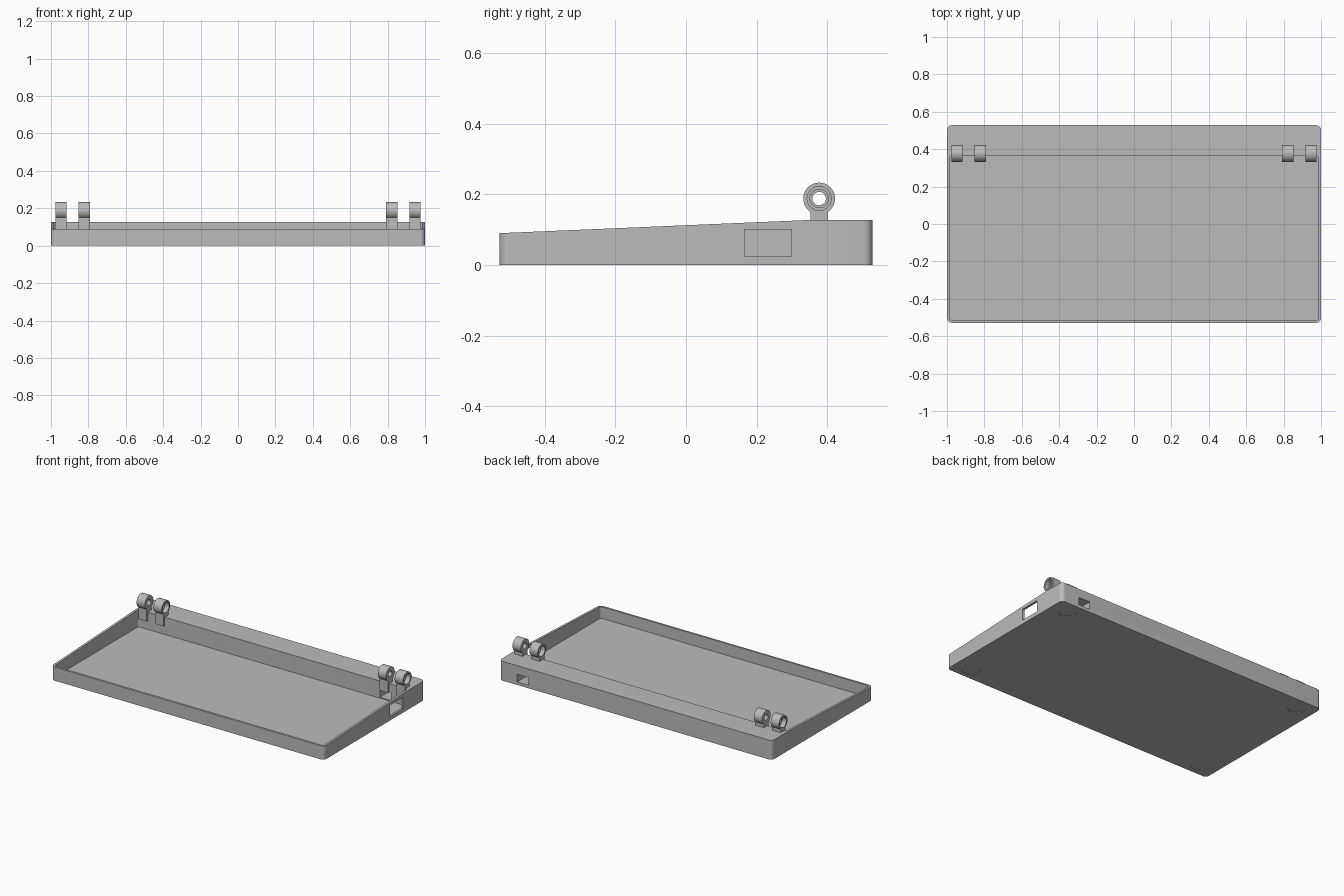
import bpy, bmesh, math
from mathutils import Matrix, Vector

if "Cube" in bpy.data.objects:
    bpy.data.objects.remove(bpy.data.objects["Cube"], do_unlink=True)

grey = bpy.data.materials.new("plain grey")
grey.use_nodes = True
grey.diffuse_color = (0.5, 0.5, 0.5, 1)
grey.node_tree.nodes["Principled BSDF"].inputs["Base Color"].default_value = (0.5, 0.5, 0.5, 1)


def make(name, bm):
    bmesh.ops.recalc_face_normals(bm, faces=bm.faces)
    mesh = bpy.data.meshes.new(name)
    bm.to_mesh(mesh)
    bm.free()
    mesh.materials.append(grey)
    obj = bpy.data.objects.new(name, mesh)
    bpy.context.collection.objects.link(obj)
    return obj


def prism(name, profile, x0, x1, radius=0):
    """Extrude a (y, z) profile along x, rounding its upright corners."""
    bm = bmesh.new()
    face = bm.faces.new([bm.verts.new((x0, y, z)) for y, z in profile])
    out = bmesh.ops.extrude_face_region(bm, geom=[face])
    moved = [v for v in out["geom"] if isinstance(v, bmesh.types.BMVert)]
    bmesh.ops.translate(bm, verts=moved, vec=(x1 - x0, 0, 0))
    if radius:
        upright = [e for e in bm.edges
                   if abs((e.verts[0].co - e.verts[1].co).normalized().z) > 0.99]
        ymin, ymax = min(p[0] for p in profile), max(p[0] for p in profile)
        upright = [e for e in upright if e.verts[0].co.y in
                   (Vector((0, ymin, 0)).y, Vector((0, ymax, 0)).y)]
        bmesh.ops.bevel(bm, geom=upright, offset=radius, segments=8,
                        profile=0.5, affect='EDGES')
    return make(name, bm)


def box(name, x0, x1, y0, y1, z0, z1, radius=0):
    return prism(name, [(y0, z0), (y1, z0), (y1, z1), (y0, z1)], x0, x1, radius)


def cut(target, cutter):
    mod = target.modifiers.new("cut", 'BOOLEAN')
    mod.operation, mod.solver, mod.object = 'DIFFERENCE', 'EXACT', cutter
    bpy.context.view_layer.objects.active = target
    bpy.ops.object.modifier_apply(modifier=mod.name)
    bpy.data.objects.remove(cutter, do_unlink=True)


def smooth(obj):
    bpy.ops.object.select_all(action='DESELECT')
    obj.select_set(True)
    bpy.context.view_layer.objects.active = obj
    bpy.ops.object.shade_smooth_by_angle(angle=math.radians(30))


# Sloping tray body
W, D, LEDGE, TOP = 1.0, 0.528, 0.364, 0.128
tray = prism("tray", [(-D, 0), (D, 0), (D, TOP), (LEDGE, TOP), (-D, 0.09)], -W, W, 0.026)

# Open cavity, side window and rear tunnel through the ledge
cut(tray, box("cavity", -0.985, 0.985, -0.514, LEDGE, 0.014, 0.3, 0.012))
cut(tray, box("side_window", 0.95, 1.05, 0.165, 0.298, 0.026, 0.101))
cut(tray, box("rear_port", 0.785, 0.868, 0.3, 0.6, 0.02, 0.07))

# Shallow round foot recesses underneath
for sx in (-1, 1):
    for sy in (-1, 1):
        bm = bmesh.new()
        bmesh.ops.create_cone(bm, cap_ends=True, segments=32, radius1=0.055,
                              radius2=0.055, depth=0.01,
                              matrix=Matrix.Translation((sx * 0.885, sy * 0.445, -0.001)))
        cut(tray, make("foot_recess", bm))
smooth(tray)

# Hinge knuckles: stepped bores open towards the outside of each pair
CENTRE = Vector((0, 0.377, 0.188))
HALF = 0.03


def knuckle(x, side, label):
    outline = [(HALF, 0.045), (HALF, 0.034), (0, 0.034), (0, 0.026),
               (-0.015, 0.026), (-0.015, 0.019), (-HALF, 0.019), (-HALF, 0.045)]
    bm = bmesh.new()
    steps = 40
    rings = []
    for i in range(steps):
        a = math.tau * i / steps
        rings.append([bm.verts.new(CENTRE + Vector((x + side * u, r * math.cos(a), r * math.sin(a))))
                      for u, r in outline])
    for i in range(steps):
        a, b = rings[i], rings[(i + 1) % steps]
        for j in range(len(outline)):
            k = (j + 1) % len(outline)
            bm.faces.new((a[j], a[k], b[k], b[j]))
    smooth(make(label + "_knuckle", bm))
    box(label + "_leg", x - HALF, x + HALF, 0.352, 0.402, 0.072, 0.154)


for s, hand in ((1, "left"), (-1, "right")):
    knuckle(s * 0.946, s, hand + "_outer_hinge")
    knuckle(s * 0.822, -s, hand + "_inner_hinge")
